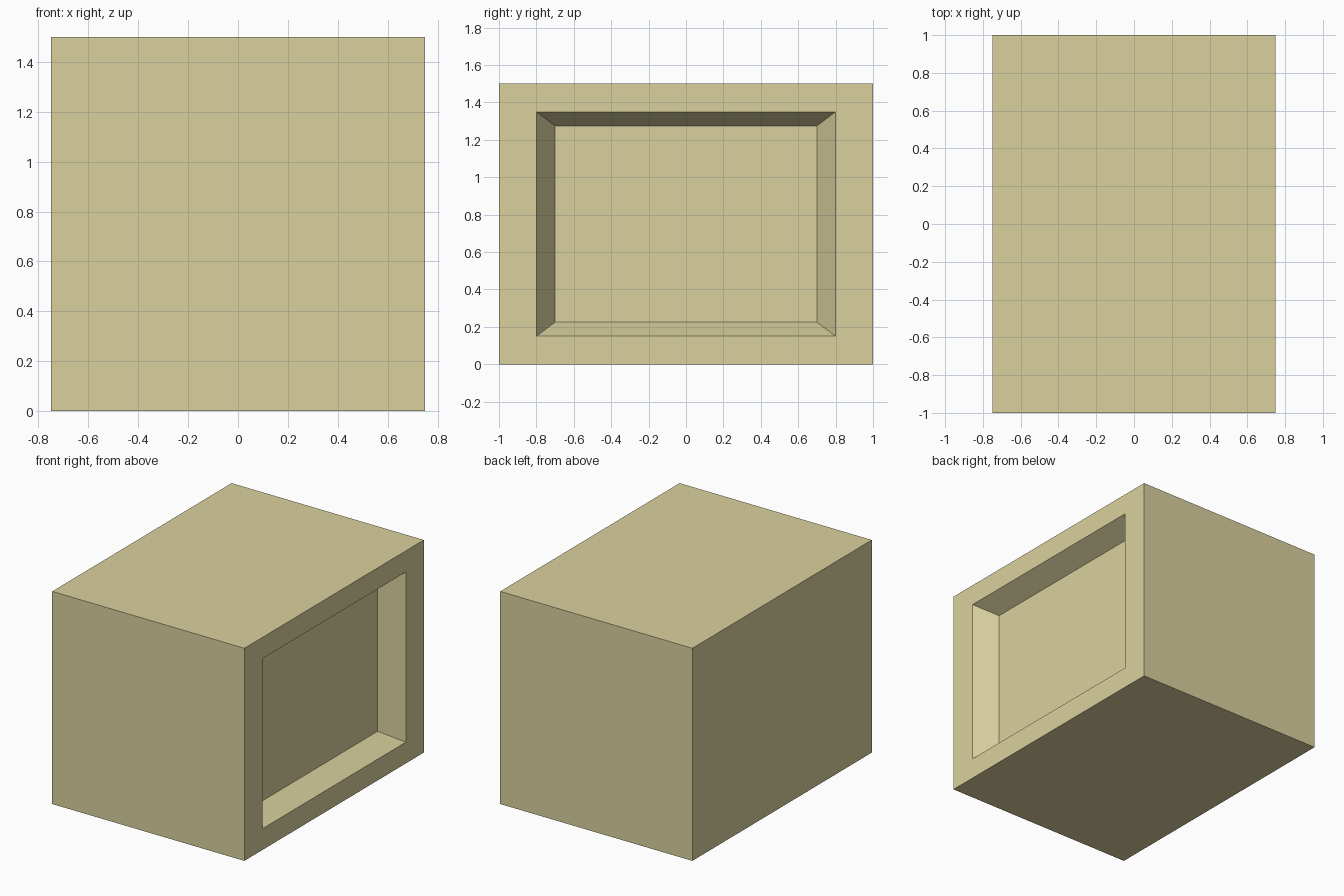
import bpy
import bmesh
from mathutils import Vector

cube = bpy.data.objects.get("Cube")
if cube:
    bpy.data.objects.remove(cube, do_unlink=True)

SIZE = Vector((1.5, 2.0, 1.5))
DEPTH = 0.15

# Single sand colour
sand = bpy.data.materials.new("sand")
sand.use_nodes = True
sand.diffuse_color = (0.70, 0.64, 0.345, 1)
sand.node_tree.nodes["Principled BSDF"].inputs["Base Color"].default_value = sand.diffuse_color


def step_face(bm, face, scale, push):
    """Extrude a face, shrink it about its centre and move it along x."""
    centre = face.calc_center_median()
    new = bmesh.ops.extrude_discrete_faces(bm, faces=[face])["faces"][0]
    for v in new.verts:
        v.co = centre + (v.co - centre) * scale + Vector((push, 0, 0))
    return new


# Box body standing on the ground
bm = bmesh.new()
bmesh.ops.create_cube(bm, size=1)
bmesh.ops.scale(bm, vec=SIZE, verts=bm.verts)
bmesh.ops.translate(bm, vec=(0, 0, SIZE.z / 2), verts=bm.verts)

# Flat frame, then a tapered recess in the +x side
side = max(bm.faces, key=lambda f: f.calc_center_median().x)
opening = step_face(bm, side, 0.8, 0)
step_face(bm, opening, 0.875, -DEPTH)
bmesh.ops.recalc_face_normals(bm, faces=bm.faces)

mesh = bpy.data.meshes.new("recessed_box")
bm.to_mesh(mesh)
bm.free()
mesh.materials.append(sand)
box = bpy.data.objects.new("recessed_box", mesh)
bpy.context.collection.objects.link(box)
